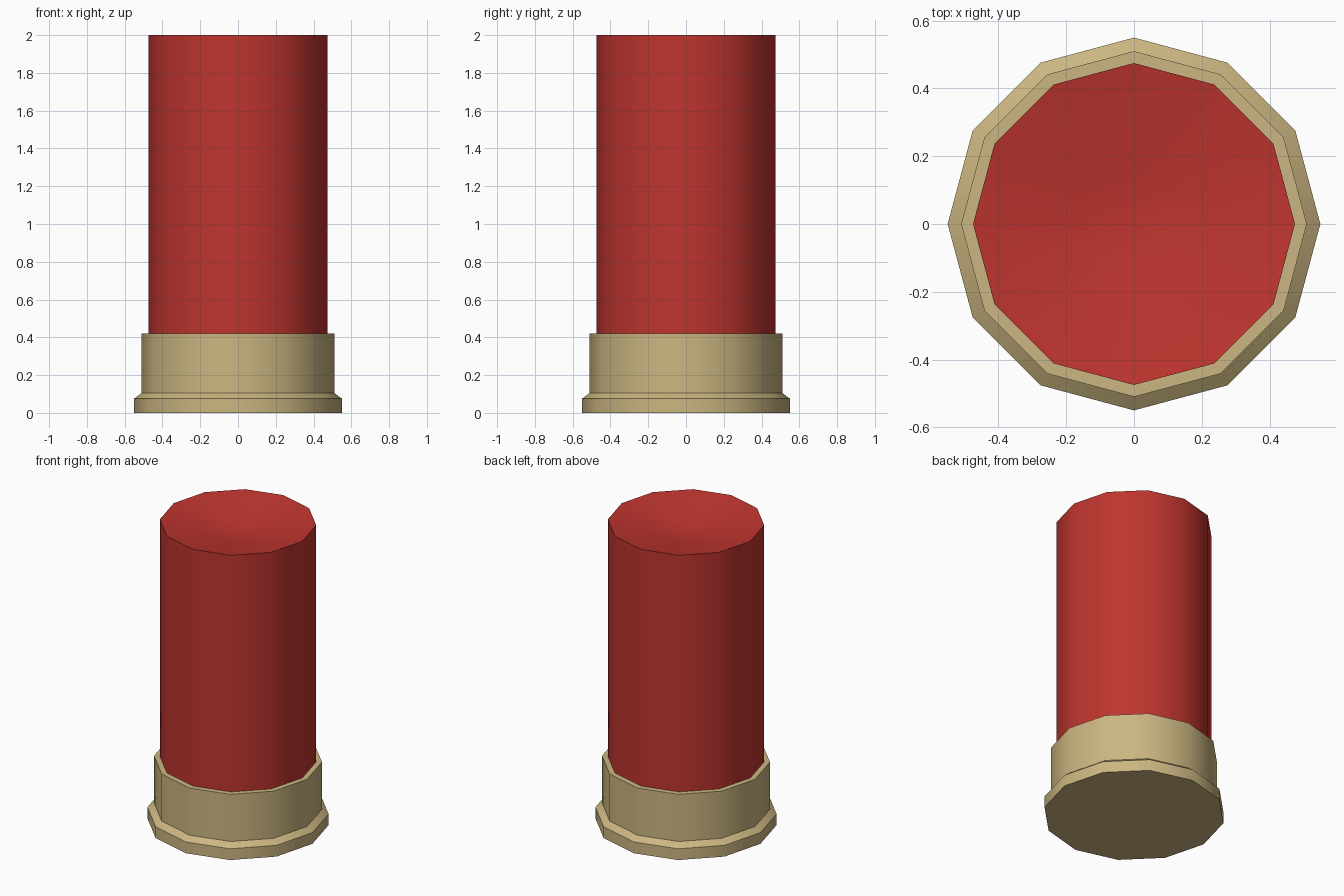
import bpy, bmesh
from math import sin, cos, radians

if "Cube" in bpy.data.objects:
    bpy.data.objects.remove(bpy.data.objects["Cube"])

SIDES = 12


def ring(bm, r, z, n=SIDES, start=0):
    return [bm.verts.new((r * cos(radians(start + 360 * i / n)),
                          r * sin(radians(start + 360 * i / n)), z)) for i in range(n)]


def bridge(bm, a, b):
    n = len(a)
    for i in range(n):
        j = (i + 1) % n
        bm.faces.new((a[i], a[j], b[j], b[i]))


def finish(bm, name, color):
    bmesh.ops.recalc_face_normals(bm, faces=bm.faces)
    mesh = bpy.data.meshes.new(name)
    bm.to_mesh(mesh)
    bm.free()
    ob = bpy.data.objects.new(name, mesh)
    bpy.context.collection.objects.link(ob)
    mat = bpy.data.materials.new(name + "_material")
    mat.diffuse_color = color
    mat.use_nodes = True
    mat.node_tree.nodes["Principled BSDF"].inputs["Base Color"].default_value = mat.diffuse_color
    mesh.materials.append(mat)
    bpy.ops.object.select_all(action='DESELECT')
    ob.select_set(True)
    bpy.context.view_layer.objects.active = ob
    bpy.ops.object.shade_smooth_by_angle(angle=radians(31))


# Brass base: flat bottom, flared rim, straight wall and a narrow top lip
bm = bmesh.new()
profile = [(0.55, 0), (0.55, 0.075), (0.51, 0.105), (0.51, 0.42), (0.475, 0.42)]
rings = [ring(bm, r, z) for r, z in profile]
for a, b in zip(rings, rings[1:]):
    bridge(bm, a, b)
bm.faces.new(rings[0][::-1])
finish(bm, "brass_base", (0.60, 0.47, 0.22, 1))

# Red hull with a shallow six-fold crimp sunk into its top
bm = bmesh.new()
low, top = ring(bm, 0.475, 0.42), ring(bm, 0.475, 2.0)
bridge(bm, low, top)
inner = ring(bm, 0.16, 1.94, 6, 30)
centre = bm.verts.new((0, 0, 1.92))
for i in range(6):
    j = (i + 1) % 6
    k = 2 * i + 1
    p, q, s = top[k], top[(k + 1) % 12], top[(k + 2) % 12]
    bm.faces.new((p, q, inner[i]))
    bm.faces.new((q, inner[j], inner[i]))
    bm.faces.new((q, s, inner[j]))
    bm.faces.new((inner[i], inner[j], centre))
finish(bm, "red_hull", (0.52, 0.035, 0.028, 1))
